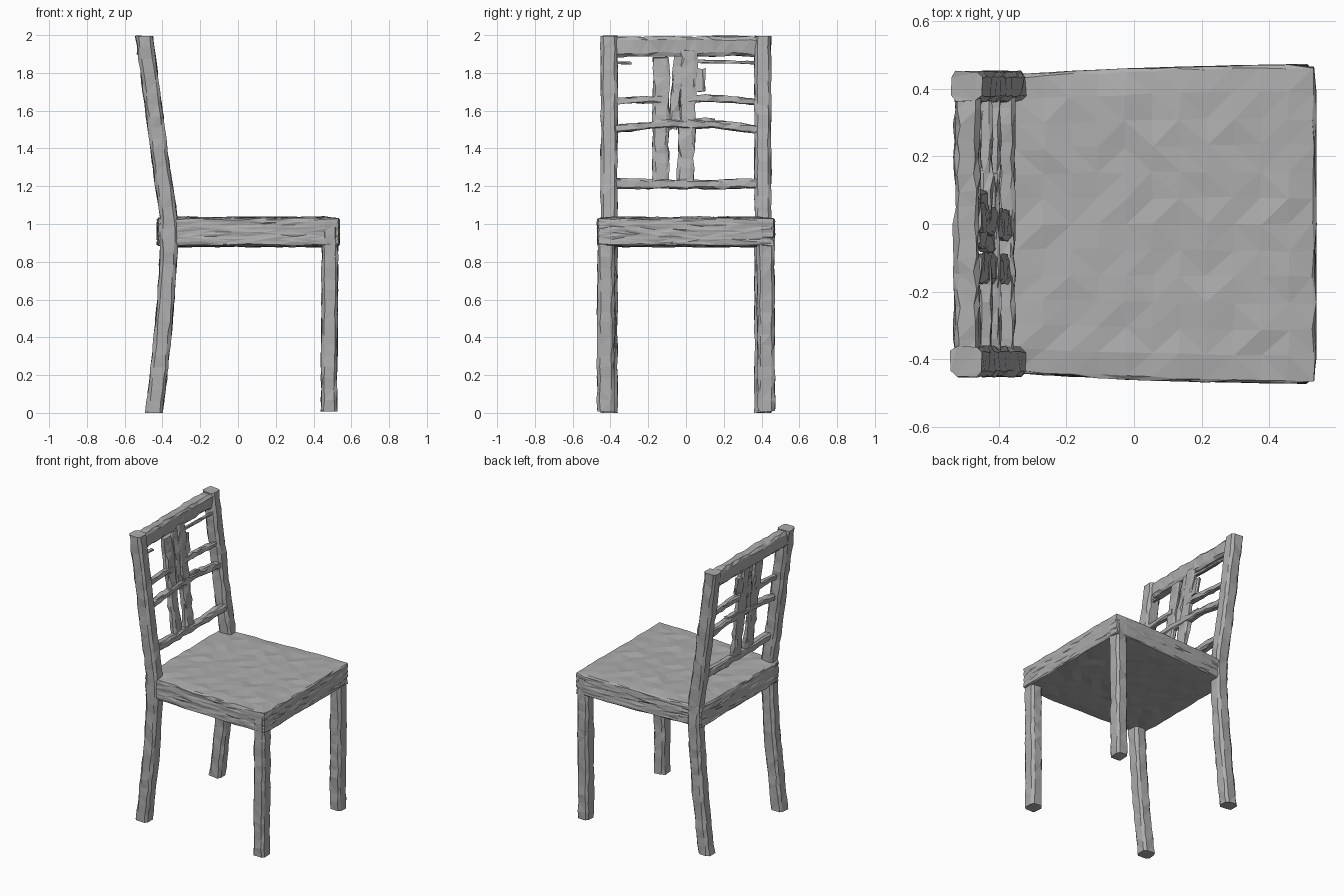
import bpy, bmesh, math, random
from mathutils import Vector

random.seed(4)
if "Cube" in bpy.data.objects:
    bpy.data.objects.remove(bpy.data.objects["Cube"])

grey = bpy.data.materials.new("plain grey")
grey.use_nodes = True
colour = (0.42, 0.42, 0.42, 1)
grey.diffuse_color = colour
grey.node_tree.nodes["Principled BSDF"].inputs["Base Color"].default_value = colour


def finish(name, bm, rough):
    """Roughen the surface into small carved facets and make the object."""
    for v in bm.verts:
        v.co += Vector([random.uniform(-rough, rough) for _ in range(3)])
        v.co.z = min(max(v.co.z, 0), 2)
    bmesh.ops.triangulate(bm, faces=bm.faces[:])
    bmesh.ops.recalc_face_normals(bm, faces=bm.faces[:])
    mesh = bpy.data.meshes.new(name)
    bm.to_mesh(mesh)
    bm.free()
    mesh.materials.append(grey)
    bpy.context.collection.objects.link(bpy.data.objects.new(name, mesh))


def along(path, t):
    """Point on a polyline, by equal share of its total length."""
    pts = [Vector(p) for p in path]
    spans = [(b - a).length for a, b in zip(pts, pts[1:])]
    d = t * sum(spans)
    for a, b, s in zip(pts, pts[1:], spans):
        if d <= s + 1e-6:
            return a.lerp(b, d / s)
        d -= s
    return pts[-1]


def bar(name, path, depth, width, axis="z", rough=0.004, step=0.06):
    """Chamfered bar along a path; depth is in x, width in y or z."""
    bm = bmesh.new()
    length = sum((Vector(b) - Vector(a)).length for a, b in zip(path, path[1:]))
    n = max(2, round(length / step))
    rings = []
    for i in range(n + 1):
        c = along(path, i / n)
        ring = []
        for sx, sw in ((1, .65), (.65, 1), (-.65, 1), (-1, .65),
                       (-1, -.65), (-.65, -1), (.65, -1), (1, -.65)):
            u, w = sx * depth / 2, sw * width / 2
            ring.append(bm.verts.new(c + Vector((u, w, 0) if axis == "z" else (u, 0, w))))
        rings.append(ring)
    for a, b in zip(rings, rings[1:]):
        for k in range(8):
            j = (k + 1) % 8
            bm.faces.new((a[k], a[j], b[j], b[k]))
    bm.faces.new(rings[0])
    bm.faces.new(rings[-1])
    finish(name, bm, rough)


# Centre line of the raked back posts
POST = [(-.445, 0), (-.42, .2), (-.39, .5), (-.367, .85), (-.365, 1.04),
        (-.392, 1.2), (-.445, 1.6), (-.497, 1.995)]


def back_x(z):
    for (xa, za), (xb, zb) in zip(POST, POST[1:]):
        if z <= zb:
            return xa + (xb - xa) * (z - za) / (zb - za)
    return POST[-1][0]


# Posts and front legs
for side, s in (("left", 1), ("right", -1)):
    bar("back_post_" + side, [(x, s * .407, z) for x, z in POST], .09, .088)
    bar("front_leg_" + side, [(.482, s * .425, .01), (.487, s * .422, 1.0)], .085, .092)

# Seat: tapered block, wider at the front, with softened corners
bm = bmesh.new()
bmesh.ops.create_cube(bm, size=2)
bmesh.ops.subdivide_edges(bm, edges=bm.edges[:], cuts=11, use_grid_fill=True)
for v in bm.verts:
    x, y, z = v.co
    edges = sum(abs(c) > .99 for c in (x, y, z))
    half = .47 - .035 * ((1 - x) / 2) ** 2
    soft = 1 if edges < 2 else .985
    v.co = Vector((.055 + x * .483 * soft, y * half * soft, .958 + z * .077 * (.93 if edges > 1 else 1)))
    if edges == 1 and abs(z) > .99:
        v.co.z += .003 * math.sin(v.co.x * 40 + v.co.y * 25)
finish("seat", bm, .0035)


# Back rails, each gently arched
def rail(name, y0, y1, z, height, depth, arch=0, rough=.005, offset=.015):
    pts = []
    for i in range(7):
        y = y0 + (y1 - y0) * i / 6
        h = z + arch * (1 - (y / .38) ** 2)
        pts.append((back_x(h) + offset, y, h))
    bar(name, pts, depth, height, "y", rough, .05)


rail("top_rail", -.39, .39, 1.937, .105, .075, .005, .005, -.005)
rail("bottom_rail", -.39, .39, 1.215, .05, .05, -.005)
rail("middle_rail", -.39, .39, 1.5, .042, .045, .03)
rail("upper_rail_right", -.39, -.13, 1.65, .036, .035, .012)
rail("upper_rail_left", 0, .39, 1.645, .036, .035, .022)
rail("thin_rail_left", .02, .38, 1.853, .016, .02, .008, .003)
rail("thin_rail_right", -.38, -.29, 1.853, .014, .02, 0, .003)


# Upright slats between the rails
def slat(name, y, z0, z1, width, depth=.035, lean=0):
    pts = [(back_x(z) + .012, yy, z) for z, yy in
           ((z0, y), ((z0 + z1) / 2, y + lean / 2), (z1, y + lean))]
    bar(name, pts, depth, width, "z", .006, .05)


slat("slat_right", -.135, 1.22, 1.88, .085, .035, .005)
slat("slat_left", -.005, 1.2, 1.92, .085, .04, .025)
slat("slat_centre", -.07, 1.5, 1.89, .05, .03, .035)
slat("slat_remnant", .065, 1.7, 1.82, .07, .025)
rail("slat_spur", .05, .15, 1.545, .03, .03)
